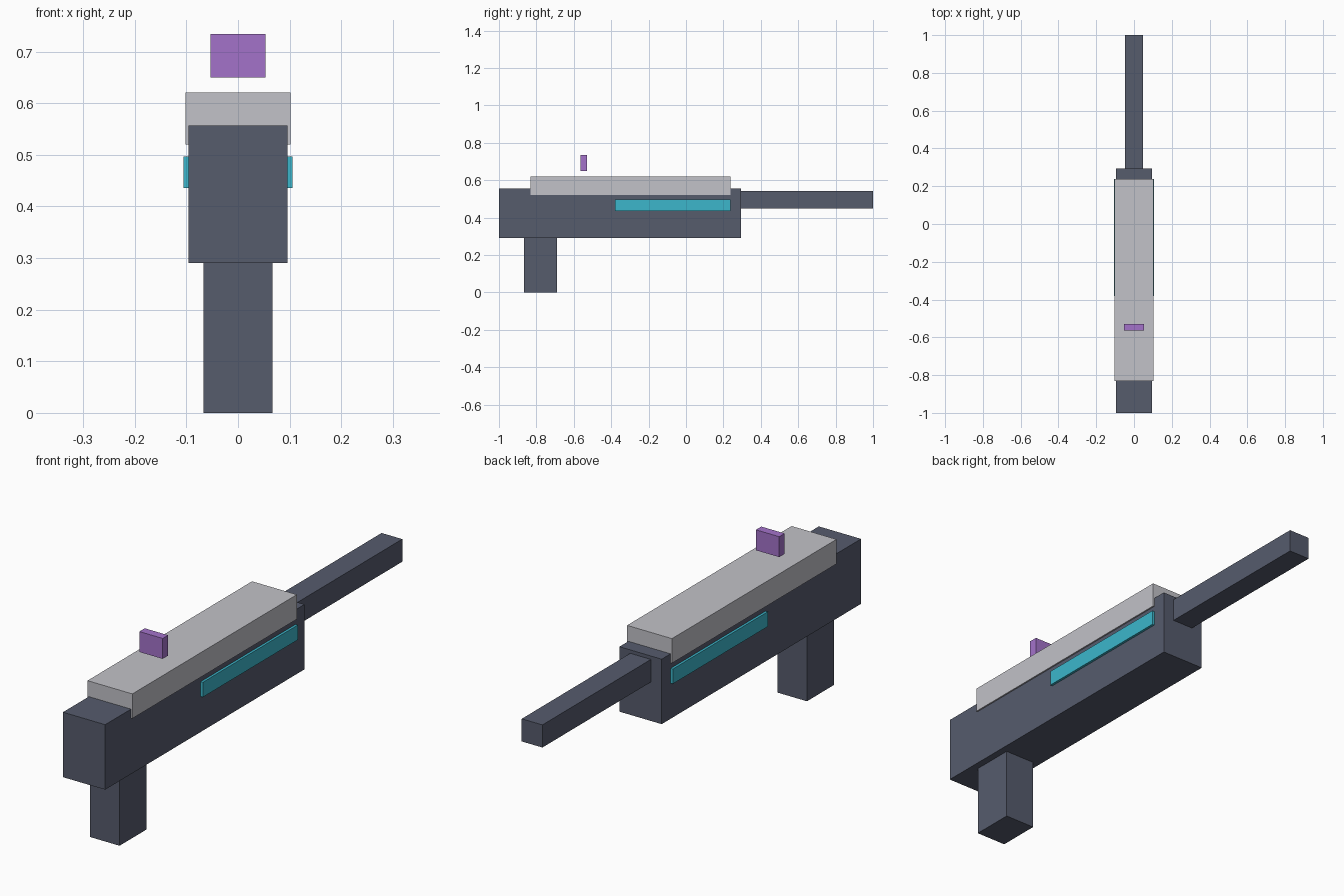
import bpy
from mathutils import Vector

old = bpy.data.objects.get("Cube")
if old:
    bpy.data.objects.remove(old, do_unlink=True)


def material(name, rgb):
    mat = bpy.data.materials.new(name)
    mat.use_nodes = True
    color = (*rgb, 1.0)
    mat.diffuse_color = color
    mat.node_tree.nodes["Principled BSDF"].inputs["Base Color"].default_value = color
    return mat


def box(name, mat, x, y, z):
    """Box from (min, max) ranges along each axis, with its origin at its centre."""
    ranges = (x, y, z)
    bpy.ops.mesh.primitive_cube_add(size=1, location=[sum(r) / 2 for r in ranges])
    obj = bpy.context.object
    obj.name = obj.data.name = name
    size = Vector([r[1] - r[0] for r in ranges])
    for v in obj.data.vertices:
        v.co = v.co * size
    obj.data.materials.append(mat)
    return obj


slate = material("dark slate", (0.093, 0.106, 0.152))
silver = material("light grey", (0.54, 0.54, 0.58))
teal = material("teal", (0.045, 0.47, 0.60))
purple = material("purple", (0.37, 0.17, 0.59))

# Main body, grip and barrel
box("body", slate, (-0.096, 0.096), (-1.0, 0.295), (0.29, 0.557))
box("grip", slate, (-0.067, 0.067), (-0.865, -0.69), (0.0, 0.29))
box("barrel", slate, (-0.047, 0.047), (0.295, 1.0), (0.45, 0.543))

# Top cover overhanging the body, with the sight floating above it
box("top_cover", silver, (-0.102, 0.102), (-0.832, 0.237), (0.52, 0.621))
box("sight", purple, (-0.053, 0.053), (-0.565, -0.53), (0.65, 0.734))

# Side strips
for side, x in (("left", (0.09, 0.106)), ("right", (-0.106, -0.09))):
    box(side + "_side_strip", teal, x, (-0.38, 0.237), (0.436, 0.497))
